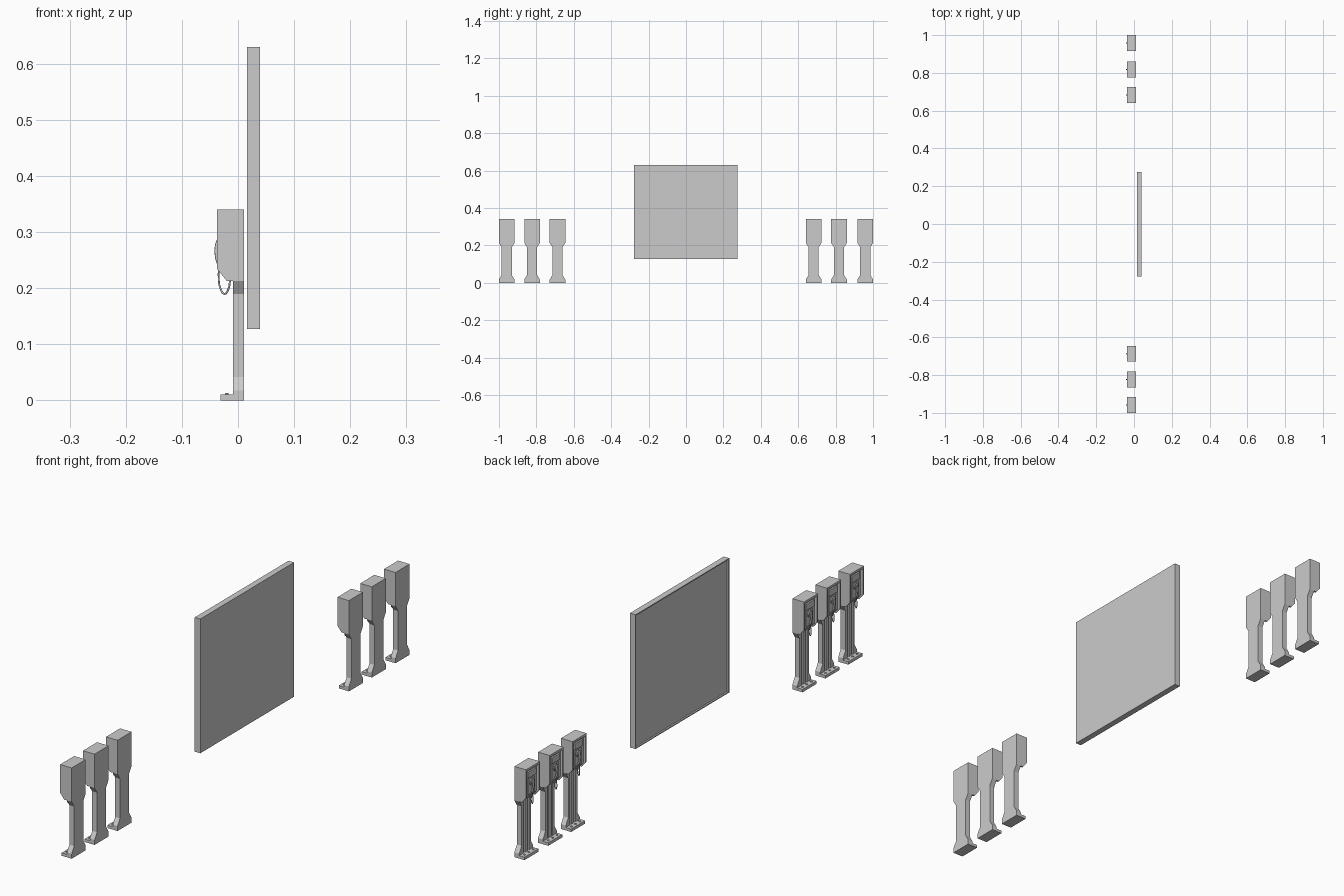
import bpy, bmesh, math
from mathutils import Matrix

if "Cube" in bpy.data.objects:
    bpy.data.objects.remove(bpy.data.objects["Cube"])


def mesh_from(name, bm):
    bmesh.ops.recalc_face_normals(bm, faces=bm.faces)
    me = bpy.data.meshes.new(name)
    bm.to_mesh(me)
    bm.free()
    return me


def add_box(bm, x0, x1, y0, y1, z0, z1):
    m = Matrix.Translation(((x0 + x1) / 2, (y0 + y1) / 2, (z0 + z1) / 2))
    m = m @ Matrix.Diagonal((x1 - x0, y1 - y0, z1 - z0, 1))
    bmesh.ops.create_cube(bm, size=1, matrix=m)


def add_prism(bm, pts, axis, a, b):
    """Extrude a profile along x (pts are y,z) or along y (pts are x,z)."""
    def co(p, t):
        return (t, p[0], p[1]) if axis == 'x' else (p[0], t, p[1])
    face = bm.faces.new([bm.verts.new(co(p, a)) for p in pts])
    ext = bmesh.ops.extrude_face_region(bm, geom=[face])
    verts = [g for g in ext['geom'] if isinstance(g, bmesh.types.BMVert)]
    d = (b - a, 0, 0) if axis == 'x' else (0, b - a, 0)
    bmesh.ops.translate(bm, verts=verts, vec=d)


def add_disc(bm, pos, r, depth, axis='x', sides=16):
    rot = Matrix.Rotation(math.pi / 2, 4, 'Y') if axis == 'x' else Matrix()
    bmesh.ops.create_cone(bm, cap_ends=True, segments=sides, radius1=r, radius2=r,
                          depth=depth, matrix=Matrix.Translation(pos) @ rot)


def tube(name, pts, r):
    cu = bpy.data.curves.new(name, 'CURVE')
    cu.dimensions = '3D'
    cu.bevel_depth = r
    cu.bevel_resolution = 2
    cu.resolution_u = 6
    cu.use_fill_caps = True
    sp = cu.splines.new('BEZIER')
    sp.bezier_points.add(len(pts) - 1)
    for bp, p in zip(sp.bezier_points, pts):
        bp.co = p
        bp.handle_left_type = bp.handle_right_type = 'AUTO'
    return cu


parts = {}

# column: flared back plate, side rails and a centre rib leaving two grooves
edge = [(0.0415, 0.011), (0.0415, 0.018), (0.027, 0.042), (0.027, 0.19), (0.0415, 0.213)]
bm = bmesh.new()
add_prism(bm, edge + [(-y, z) for y, z in reversed(edge)], 'x', -0.003, 0.011)
for s in (-1, 1):
    rail = edge + [(0.016, 0.213), (0.016, 0.011)]
    add_prism(bm, [(s * y, z) for y, z in rail], 'x', -0.009, -0.003)
add_box(bm, -0.009, -0.003, -0.008, 0.008, 0.011, 0.213)
parts['column'] = mesh_from('column', bm)

# base plate with bolts
bm = bmesh.new()
add_box(bm, -0.031, 0.011, -0.0415, 0.0415, 0, 0.011)
for y in (-0.026, 0, 0.026):
    add_disc(bm, (-0.02, y, 0.012), 0.004, 0.003, 'z', 6)
parts['base_plate'] = mesh_from('base_plate', bm)

# head: core, side cheeks and top lip framing a recessed front
bm = bmesh.new()
cheek = [(0.011, 0.213), (-0.02, 0.213), (-0.037, 0.234), (-0.037, 0.34), (0.011, 0.34)]
core = [(0.011, 0.213), (-0.014, 0.213), (-0.028, 0.23), (-0.028, 0.332), (0.011, 0.332)]
add_prism(bm, core, 'y', -0.035, 0.035)
for s in (-1, 1):
    add_prism(bm, cheek, 'y', s * 0.035, s * 0.0415)
add_box(bm, -0.037, 0.011, -0.035, 0.035, 0.332, 0.34)
parts['head_housing'] = mesh_from('head_housing', bm)

# display above the plug holder
bm = bmesh.new()
add_box(bm, -0.034, -0.028, -0.024, 0.024, 0.300, 0.323)
parts['display'] = mesh_from('display', bm)

# plug holder plate and round socket
bm = bmesh.new()
add_box(bm, -0.031, -0.028, -0.02, 0.02, 0.236, 0.294)
add_disc(bm, (-0.032, 0, 0.279), 0.0125, 0.006)
add_disc(bm, (-0.0355, 0, 0.279), 0.008, 0.003)
parts['plug_holder'] = mesh_from('plug_holder', bm)

# plug handle and hanging cable
parts['plug_handle'] = tube('plug_handle', [(-0.033, 0, 0.289), (-0.0375, 0, 0.276),
                                            (-0.0375, 0, 0.256), (-0.033, 0, 0.240)], 0.0035)
parts['cable'] = tube('cable', [(-0.033, 0, 0.243), (-0.0345, -0.003, 0.222),
                                (-0.031, -0.008, 0.199), (-0.024, -0.013, 0.19),
                                (-0.017, -0.018, 0.199), (-0.014, -0.02, 0.216)], 0.0017)

# six posts, three on each side, all facing -x
n = 0
for y in (-0.9585, -0.823, -0.687, 0.6825, 0.818, 0.9585):
    n += 1
    for name, data in parts.items():
        ob = bpy.data.objects.new(f'{name}_{n}', data)
        ob.location = (0, y, 0)
        bpy.context.collection.objects.link(ob)

# wall panel: slab with a thin raised rim around the -x face
bm = bmesh.new()
Y0, Y1, Z0, Z1, R = -0.279, 0.276, 0.127, 0.63, 0.004
add_box(bm, 0.022, 0.039, Y0, Y1, Z0, Z1)
add_box(bm, 0.016, 0.022, Y0, Y0 + R, Z0, Z1)
add_box(bm, 0.016, 0.022, Y1 - R, Y1, Z0, Z1)
add_box(bm, 0.016, 0.022, Y0 + R, Y1 - R, Z0, Z0 + R)
add_box(bm, 0.016, 0.022, Y0 + R, Y1 - R, Z1 - R, Z1)
panel = bpy.data.objects.new('wall_panel', mesh_from('wall_panel', bm))
bpy.context.collection.objects.link(panel)
